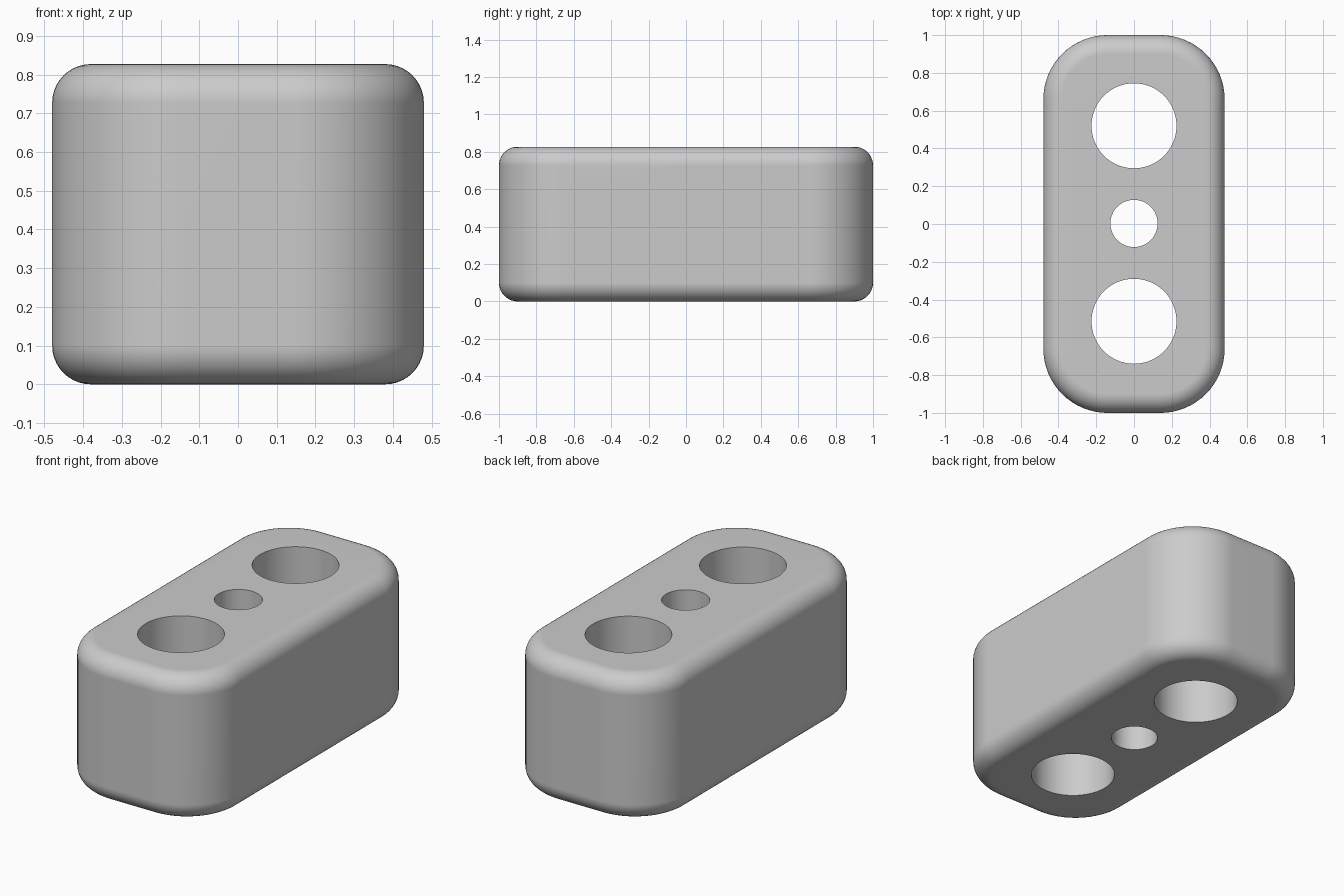
import bpy, bmesh, math

cube = bpy.data.objects.get("Cube")
if cube:
    bpy.data.objects.remove(cube, do_unlink=True)

HALF_X, HALF_Y, HEIGHT = 0.48, 1.0, 0.827
CORNER, FILLET = 0.34, 0.1           # plan corner radius, top/bottom edge radius
CORNER_STEPS, FILLET_STEPS = 16, 10
HOLES = [(0.52, 0.225, 64), (0.003, 0.125, 48), (-0.515, 0.225, 64)]  # y, radius, sides


def outline(inset):
    """Rounded rectangle in plan, shrunk by inset."""
    pts = []
    for q, (sx, sy) in enumerate([(1, 1), (-1, 1), (-1, -1), (1, -1)]):
        for i in range(CORNER_STEPS + 1):
            a = math.pi / 2 * (q + i / CORNER_STEPS)
            pts.append((sx * (HALF_X - CORNER) + (CORNER - inset) * math.cos(a),
                        sy * (HALF_Y - CORNER) + (CORNER - inset) * math.sin(a)))
    return pts


def circle(y, r, n):
    return [(r * math.cos(math.tau * i / n), y + r * math.sin(math.tau * i / n))
            for i in range(n)]


def loft(bm, rings):
    """Skin a list of (points, z) rings; return bottom and top edge loops."""
    loops = [[bm.verts.new((x, y, z)) for x, y in pts] for pts, z in rings]
    n = len(loops[0])
    for a, b in zip(loops, loops[1:]):
        for i in range(n):
            j = (i + 1) % n
            bm.faces.new((a[i], a[j], b[j], b[i]))
    return [[bm.edges.get((l[i], l[(i + 1) % n])) for i in range(n)]
            for l in (loops[0], loops[-1])]


bm = bmesh.new()

# Outer wall with rounded bottom and top edges
angles = [math.pi / 2 * i / FILLET_STEPS for i in range(FILLET_STEPS + 1)]
lower = [(FILLET * (1 - math.sin(a)), FILLET * (1 - math.cos(a))) for a in angles]
profile = lower + [(d, HEIGHT - z) for d, z in reversed(lower)]
bottom, top = loft(bm, [(outline(d), z) for d, z in profile])

# Through hole walls
for y, r, n in HOLES:
    ring = circle(y, r, n)
    low, high = loft(bm, [(ring, 0), (ring, HEIGHT)])
    bottom += low
    top += high

# Flat caps around the holes
for edges, nz in ((bottom, -1), (top, 1)):
    bmesh.ops.triangle_fill(bm, use_beauty=True, edges=edges, normal=(0, 0, nz))
bmesh.ops.recalc_face_normals(bm, faces=bm.faces[:])

mesh = bpy.data.meshes.new("block")
bm.to_mesh(mesh)
bm.free()
block = bpy.data.objects.new("block", mesh)
bpy.context.collection.objects.link(block)

# Plain grey finish
grey = bpy.data.materials.new("light grey")
grey.use_nodes = True
color = (0.6, 0.6, 0.6, 1)
grey.diffuse_color = color
grey.node_tree.nodes["Principled BSDF"].inputs["Base Color"].default_value = color
mesh.materials.append(grey)

# Smooth shading with crisp hole rims
bpy.ops.object.select_all(action='DESELECT')
block.select_set(True)
bpy.context.view_layer.objects.active = block
bpy.ops.object.shade_smooth_by_angle(angle=math.radians(30))
weighted = block.modifiers.new("flat face normals", 'WEIGHTED_NORMAL')
weighted.keep_sharp = True
